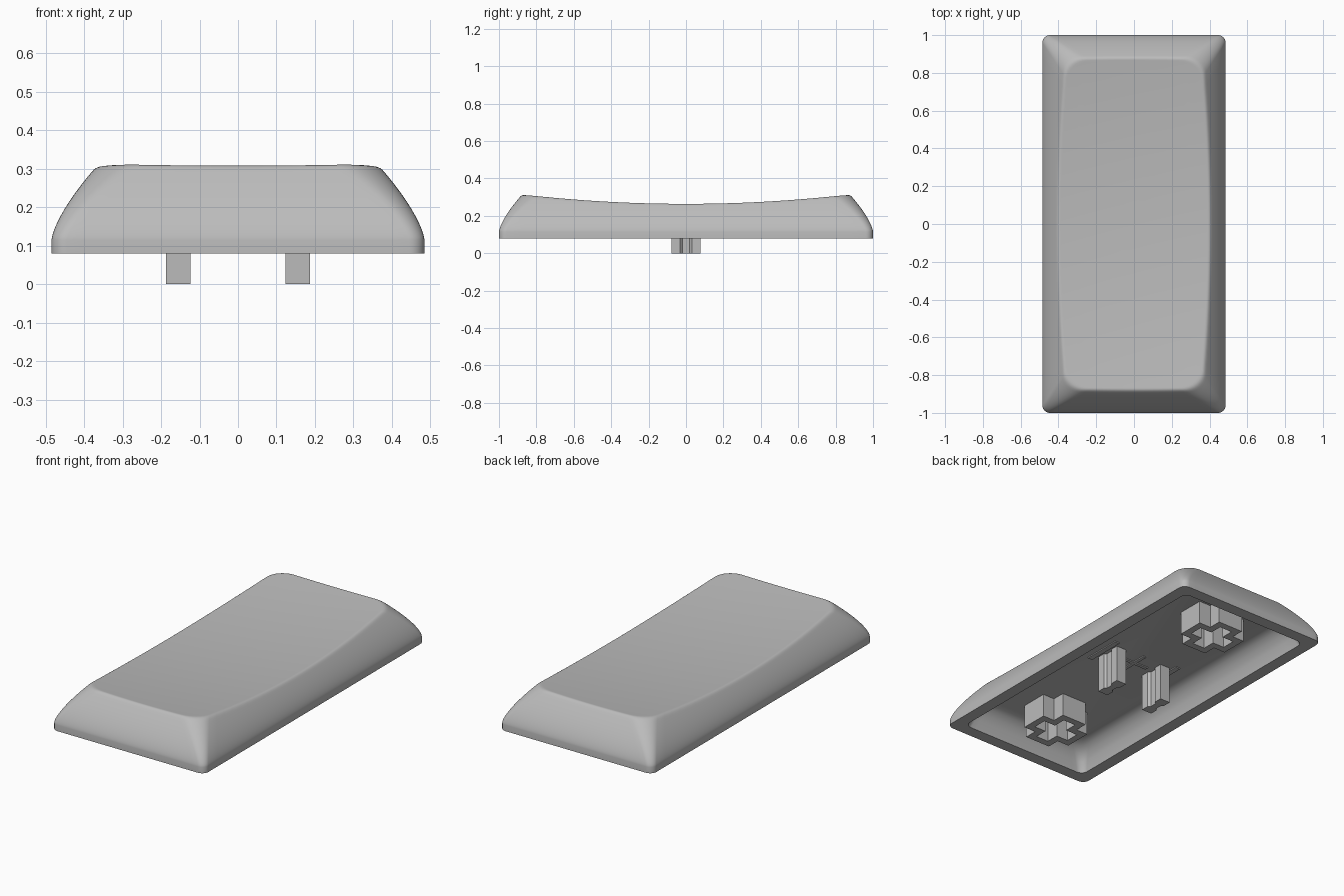
import bpy, bmesh, math

cube = bpy.data.objects.get("Cube")
if cube:
    bpy.data.objects.remove(cube, do_unlink=True)

grey = bpy.data.materials.new("plain grey plastic")
grey.use_nodes = True
COLOUR = (0.5, 0.5, 0.5, 1)
grey.diffuse_color = COLOUR
grey.node_tree.nodes["Principled BSDF"].inputs["Base Color"].default_value = COLOUR

HALF_X, HALF_Y = 0.485, 1.0
RIM_Z, CEILING_Z = 0.08, 0.215


def loft(name, rings, cap_start=True, cap_end=True):
    """Skin a list of equal-length point rings into one object."""
    bm = bmesh.new()
    loops = [[bm.verts.new(p) for p in ring] for ring in rings]
    for a, b in zip(loops, loops[1:]):
        for i in range(len(a)):
            j = (i + 1) % len(a)
            bm.faces.new((a[i], a[j], b[j], b[i]))
    if cap_start:
        bm.faces.new(loops[0][::-1])
    if cap_end:
        bm.faces.new(loops[-1])
    bmesh.ops.recalc_face_normals(bm, faces=bm.faces[:])
    mesh = bpy.data.meshes.new(name)
    bm.to_mesh(mesh)
    bm.free()
    mesh.materials.append(grey)
    obj = bpy.data.objects.new(name, mesh)
    bpy.context.collection.objects.link(obj)
    return obj


def rounded_rect(inset, radius, arc=8, straight=24):
    """Outline of the cap moved inward, with subdivided straight sides."""
    cx, cy = HALF_X - inset - radius, HALF_Y - inset - radius
    corners = [(cx, cy), (-cx, cy), (-cx, -cy), (cx, -cy)]
    pts = []
    for k, (x, y) in enumerate(corners):
        for i in range(arc + 1):
            a = math.pi / 2 * (k + i / arc)
            pts.append((x + radius * math.cos(a), y + radius * math.sin(a)))
        nx, ny = corners[(k + 1) % 4]
        a = math.pi / 2 * (k + 1)
        sx, sy = pts[-1]
        ex, ey = nx + radius * math.cos(a), ny + radius * math.sin(a)
        for i in range(1, straight):
            f = i / straight
            pts.append((sx + (ex - sx) * f, sy + (ey - sy) * f))
    return pts


def at_height(outline, z):
    return [(x, y, z) for x, y in outline]


def dish(x, y):
    """Height of the scooped top."""
    return 0.257 + 0.052 * (y / 0.88) ** 2 + 0.006 * (x / 0.36) ** 2


def soft_min(a, b, k=0.012):
    h = max(k - abs(a - b), 0) / k
    return min(a, b) - h * h * k / 4


# Shell: ceiling, inner wall, rim, domed sides, then the scooped top
inner = [(0.18, CEILING_Z), (0.155, 0.211), (0.13, 0.198), (0.105, 0.172),
         (0.085, 0.135), (0.07, RIM_Z)]
rings = [at_height(rounded_rect(d, 0.04 + 0.4 * (d - 0.07)), z) for d, z in inner]
rings.append(at_height(rounded_rect(0, 0.04), RIM_Z))
STEPS = 40
for i in range(STEPS + 1):
    d = 0.19 * (i / STEPS) ** 1.4
    side_z = 0.115 + 0.86 * d ** 0.7
    rings.append([(x, y, soft_min(side_z, dish(x, y)))
                  for x, y in rounded_rect(d, 0.04 + 0.5 * d)])
last = rings[-1]
for i in range(1, 12):
    f = 1 - i / 12
    rings.append([(x * f, y * f, dish(x * f, y * f)) for x, y, z in last])
shell = loft("keycap_shell", rings)
bpy.ops.object.select_all(action='DESELECT')
shell.select_set(True)
bpy.context.view_layer.objects.active = shell
bpy.ops.object.shade_smooth_by_angle(angle=math.radians(35))


def plus(length, width, cy=0):
    quarter = [(length, -width), (length, width), (width, width)]
    pts = []
    for k in range(4):
        c, s = round(math.cos(k * math.pi / 2)), round(math.sin(k * math.pi / 2))
        pts += [(x * c - y * s, x * s + y * c + cy) for x, y in quarter]
    return pts


# Hollow cross sockets near both ends
for label, y in (("front", -0.66), ("back", 0.66)):
    outer, hole = plus(0.155, 0.08, y), plus(0.115, 0.04, y)
    top = CEILING_Z + 0.01
    loft(label + "_cross_socket",
         [at_height(outer, top), at_height(outer, RIM_Z),
          at_height(hole, RIM_Z), at_height(hole, CEILING_Z)], False, False)


def box_outline(cx, hx, hy):
    return [(cx - hx, -hy), (cx + hx, -hy), (cx + hx, hy), (cx - hx, hy)]


# Notched mounting prongs, each with a thin raised pad beside it
for label, side in (("left", 1), ("right", -1)):
    w, n = 0.032, 0.019
    half = [(w, -0.078), (w, -0.032), (n, -0.02), (n, 0.02), (w, 0.032), (w, 0.078)]
    outline = [(x + 0.155 * side, y) for x, y in half]
    outline += [(0.155 * side - x, -y) for x, y in half]
    loft(label + "_mounting_prong",
         [at_height(outline, 0), at_height(outline, CEILING_Z + 0.01)])
    pad = box_outline(0.215 * side, 0.015, 0.115)
    loft(label + "_ceiling_pad",
         [at_height(pad, CEILING_Z - 0.006), at_height(pad, CEILING_Z + 0.005)])

# Small cross on the ceiling between the prongs
mark = plus(0.09, 0.01)
loft("ceiling_cross", [at_height(mark, CEILING_Z - 0.006),
                       at_height(mark, CEILING_Z + 0.005)])
